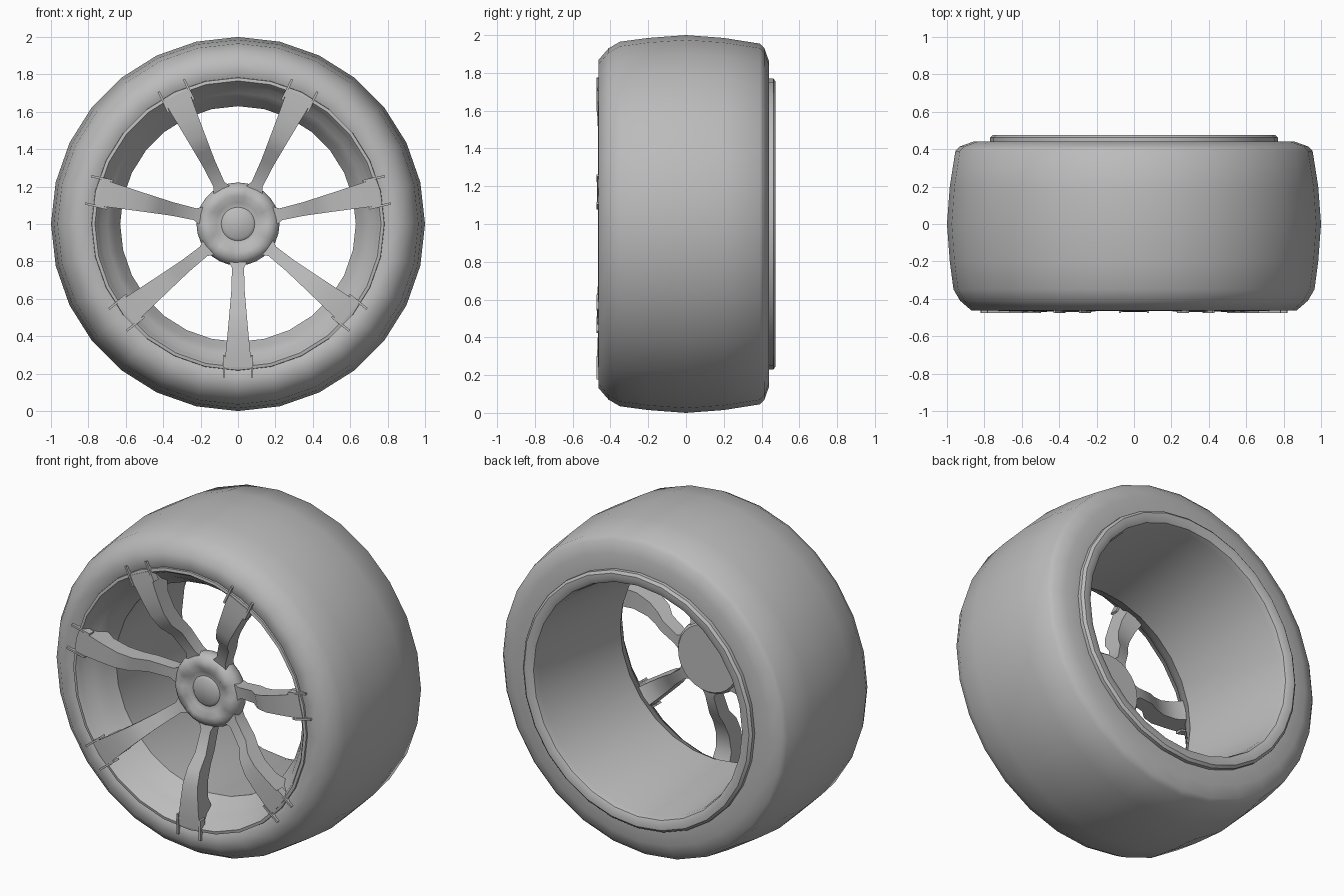
import bpy
import bmesh
from math import cos, sin, pi, tau, radians

cube = bpy.data.objects.get("Cube")
if cube:
    bpy.data.objects.remove(cube, do_unlink=True)

SEGMENTS = 28
SPOKES = 7
CENTRE = (0, 0, 1)

grey = bpy.data.materials.new("plain_grey")
grey.use_nodes = True
colour = (0.5, 0.5, 0.5, 1)
grey.diffuse_color = colour
grey.node_tree.nodes["Principled BSDF"].inputs["Base Color"].default_value = colour


def finish(name, bm, angle):
    """Turn a bmesh into a shaded object standing at the wheel centre."""
    mesh = bpy.data.meshes.new(name)
    bm.to_mesh(mesh)
    bm.free()
    mesh.materials.append(grey)
    obj = bpy.data.objects.new(name, mesh)
    obj.location = CENTRE
    bpy.context.collection.objects.link(obj)
    bpy.ops.object.select_all(action='DESELECT')
    obj.select_set(True)
    bpy.context.view_layer.objects.active = obj
    bpy.ops.object.shade_smooth_by_angle(angle=radians(angle))
    return obj


def lathe(name, profile, angle=45, ripple=None):
    """Spin (radius, y) points about the y axis."""
    bm = bmesh.new()
    rings = []
    for r, y in profile:
        ring = []
        for k in range(SEGMENTS):
            a = tau * k / SEGMENTS
            dy = ripple(r, a) if ripple else 0
            ring.append(bm.verts.new((r * cos(a), y + dy, r * sin(a))))
        rings.append(ring)
    for p, q in zip(rings, rings[1:]):
        for k in range(SEGMENTS):
            n = (k + 1) % SEGMENTS
            bm.faces.new((p[k], q[k], q[n], p[n]))
    bmesh.ops.remove_doubles(bm, verts=bm.verts, dist=1e-5)
    return finish(name, bm, angle)


# Tyre: rounded tread and both sidewalls
lathe("tyre", [
    (0.77, -0.445), (0.80, -0.46), (0.87, -0.462), (0.93, -0.41),
    (0.965, -0.35), (0.985, -0.2), (1.0, 0), (0.985, 0.2),
    (0.955, 0.39), (0.93, 0.415), (0.86, 0.44), (0.76, 0.44)])

# Rim: back lip, tapering barrel, throat and flared front dish
lathe("rim", [
    (0.77, 0.43), (0.77, 0.462), (0.755, 0.475), (0.725, 0.475),
    (0.70, 0.462), (0.69, 0.43), (0.63, -0.27), (0.665, -0.33),
    (0.70, -0.385), (0.735, -0.41), (0.75, -0.445), (0.765, -0.465),
    (0.782, -0.462), (0.785, -0.44)], angle=32)


# Hub: centre button, lobed ring and flat back
def lobes(r, a):
    return 0.008 * cos(SPOKES * (a + pi / 2)) if 0.12 < r < 0.2 else 0


lathe("hub", [
    (0, -0.315), (0.075, -0.315), (0.09, -0.302), (0.115, -0.305),
    (0.15, -0.325), (0.185, -0.32), (0.212, -0.3), (0.222, -0.27),
    (0.215, -0.23), (0.2, -0.21), (0, -0.21)], ripple=lobes)


def box(bm, lo, hi):
    made = bmesh.ops.create_cube(bm, size=1)["verts"]
    for v in made:
        for i in range(3):
            v.co[i] = hi[i] if v.co[i] > 0 else lo[i]


# Spoke: stations of (radius, front y, back y, half width)
STATIONS = [
    (0.19, -0.30, -0.22, 0.055), (0.235, -0.31, -0.225, 0.032),
    (0.36, -0.36, -0.27, 0.036), (0.43, -0.425, -0.315, 0.042),
    (0.51, -0.458, -0.35, 0.049), (0.61, -0.468, -0.36, 0.058),
    (0.67, -0.47, -0.335, 0.064), (0.71, -0.47, -0.38, 0.068),
    (0.765, -0.468, -0.43, 0.073)]

bm = bmesh.new()
loops = []
for r, front, back, w in STATIONS:
    corners = ((-w, front), (w, front), (w * 0.9, back), (-w * 0.9, back))
    loops.append([bm.verts.new((x, y, -r)) for x, y in corners])
for p, q in zip(loops, loops[1:]):
    for k in range(4):
        n = (k + 1) % 4
        bm.faces.new((p[k], p[n], q[n], q[k]))
bm.faces.new(loops[0])
bm.faces.new(loops[-1])
# Thin fins on both edges that overlap the tyre
for side in (-1, 1):
    x = side * 0.075
    box(bm, (x - 0.006, -0.475, -0.822), (x + 0.006, -0.43, -0.70))
bmesh.ops.recalc_face_normals(bm, faces=bm.faces)
spoke = finish("spoke_1", bm, 40)

for k in range(1, SPOKES):
    copy = bpy.data.objects.new(f"spoke_{k + 1}", spoke.data)
    copy.location = CENTRE
    copy.rotation_euler.y = tau * k / SPOKES
    bpy.context.collection.objects.link(copy)
